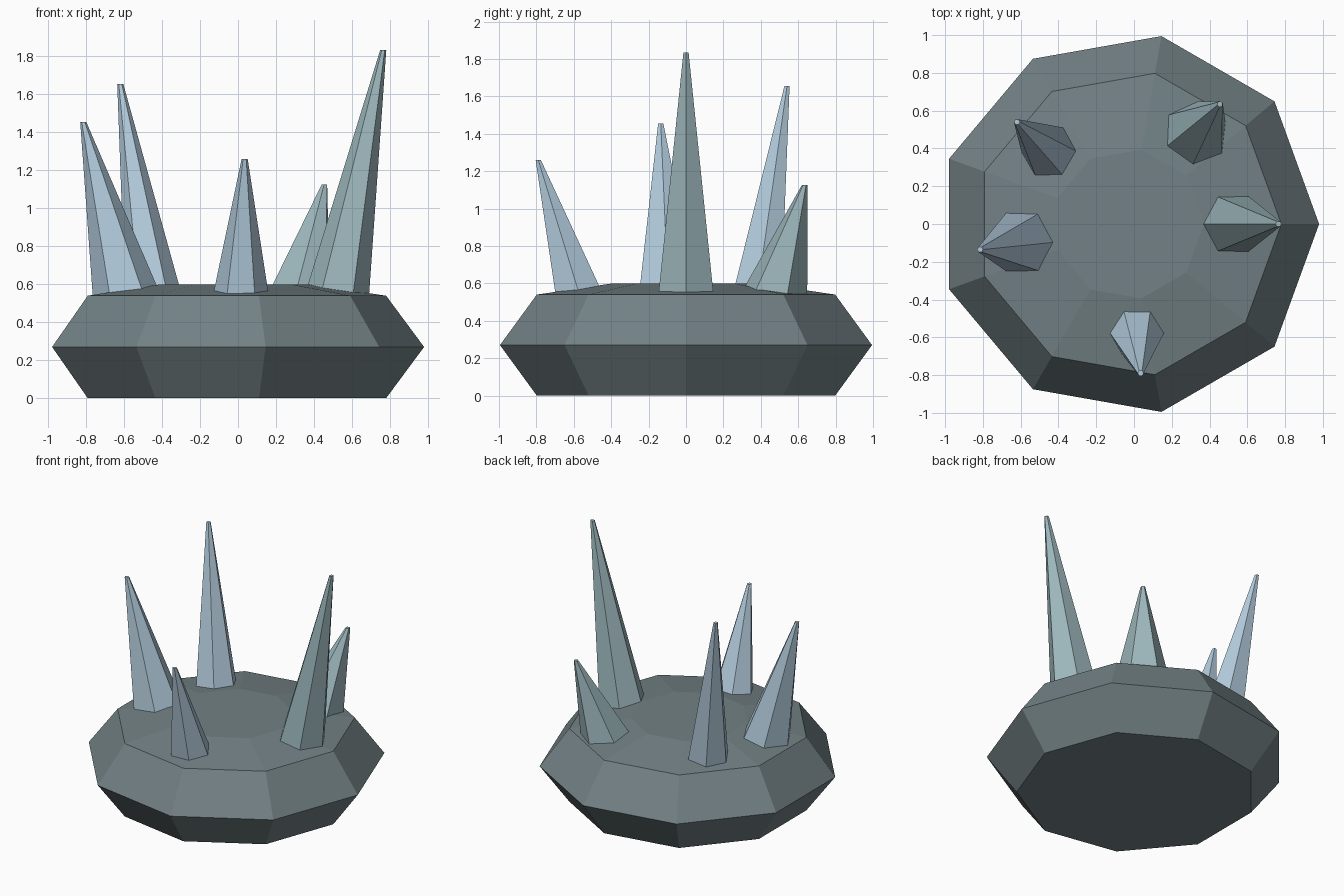
import bpy, bmesh
from math import cos, sin, tau, radians

if "Cube" in bpy.data.objects:
    bpy.data.objects.remove(bpy.data.objects["Cube"])


def material(name, r, g, b):
    m = bpy.data.materials.new(name)
    m.use_nodes = True
    m.diffuse_color = (r, g, b, 1)
    m.node_tree.nodes["Principled BSDF"].inputs["Base Color"].default_value = (r, g, b, 1)
    return m


stone = material("dark slate", 0.17, 0.22, 0.235)
ice = material("pale blue", 0.45, 0.60, 0.72)
teal = material("pale teal", 0.34, 0.48, 0.51)


def loft(name, sides, rings, mat, turn=0.0):
    """Join stacked polygon rings given as (x, y, z, radius), capped at both ends."""
    bm = bmesh.new()
    loops = []
    for x, y, z, r in rings:
        angles = [turn + tau * i / sides for i in range(sides)]
        loops.append([bm.verts.new((x + r * cos(a), y + r * sin(a), z)) for a in angles])
    for low, high in zip(loops, loops[1:]):
        for i in range(sides):
            j = (i + 1) % sides
            bm.faces.new((low[i], low[j], high[j], high[i]))
    bm.faces.new(loops[0][::-1])
    bm.faces.new(loops[-1])
    mesh = bpy.data.meshes.new(name)
    bm.to_mesh(mesh)
    bm.free()
    mesh.materials.append(mat)
    obj = bpy.data.objects.new(name, mesh)
    bpy.context.collection.objects.link(obj)


# Nine-sided rock base with a shallow raised top
profile = [(0, 0.81), (0.27, 1.01), (0.54, 0.81), (0.6, 0.4)]
loft("rock_base", 9, [(-0.03, 0, z, r) for z, r in profile], stone)

# Leaning six-sided spikes: base centre, base radius, tip, turn, colour
spikes = {
    "right_side_spike": ((-0.585, -0.095), 0.18, (-0.815, -0.135, 1.455), 0, ice),
    "back_right_spike": ((-0.445, 0.38), 0.15, (-0.62, 0.54, 1.655), 0, ice),
    "front_spike": ((0.015, -0.57), 0.147, (0.035, -0.79, 1.26), 0, ice),
    "left_side_spike": ((0.52, 0), 0.17, (0.765, 0, 1.835), 0, teal),
    "back_left_spike": ((0.319, 0.469), 0.18, (0.455, 0.635, 1.125), 24, teal),
}
for name, ((x, y), r, tip, turn, mat) in spikes.items():
    loft(name, 6, [(x, y, 0.54, r), (*tip, 0.016)], mat, radians(turn))
